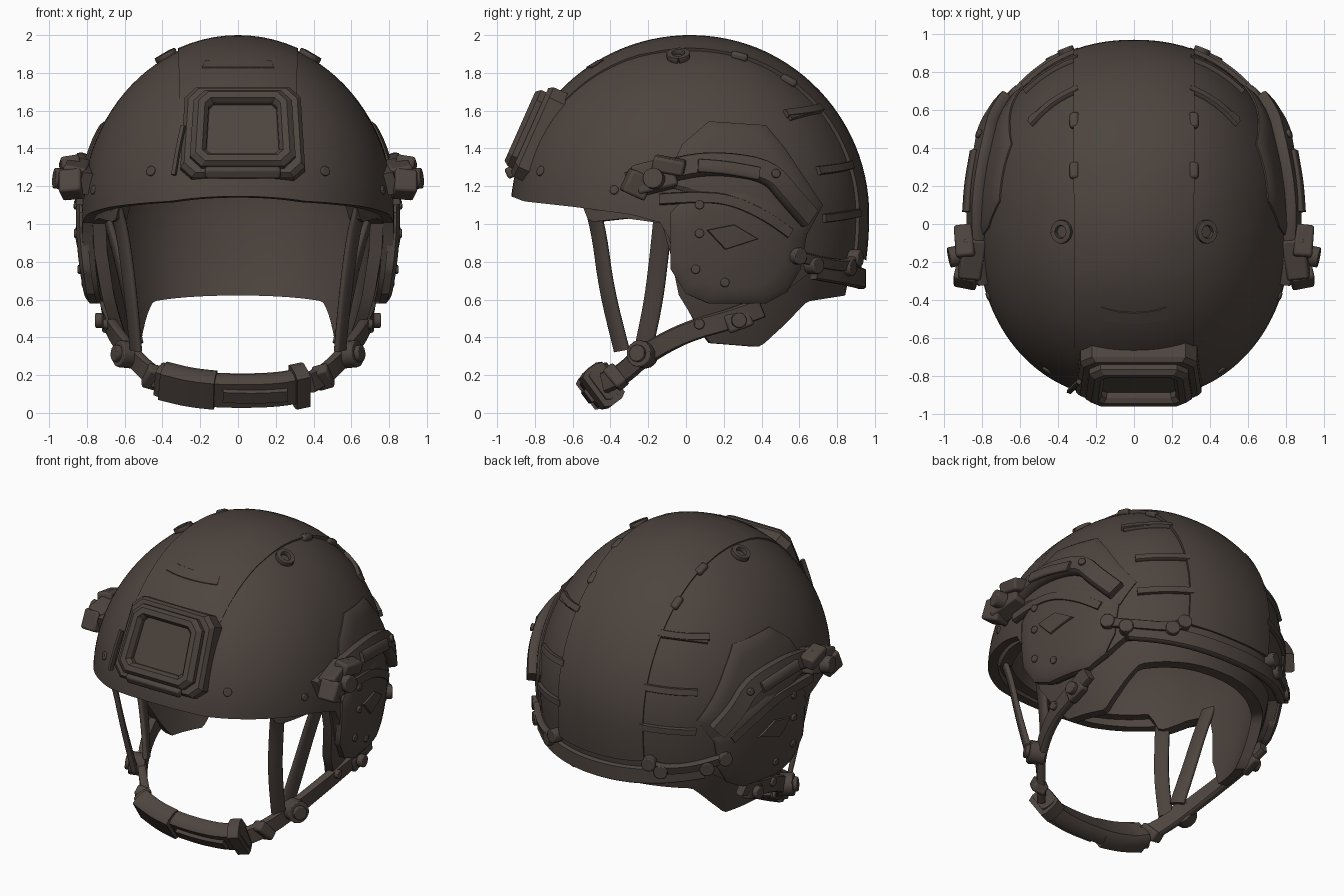
import bpy, bmesh, math
from mathutils import Vector, Matrix

if "Cube" in bpy.data.objects:
    bpy.data.objects.remove(bpy.data.objects["Cube"])

RX, RY, H, C, Y0, P = 0.83, 0.94, 0.935, 1.05, 0.01, 2.2

mat = bpy.data.materials.new("dark_brown")
mat.diffuse_color = (0.075, 0.058, 0.049, 1)
mat.use_nodes = True
mat.node_tree.nodes["Principled BSDF"].inputs["Base Color"].default_value = mat.diffuse_color


def add(name, bm, mirror=False, bevel=0, angle=0.6):
    bmesh.ops.recalc_face_normals(bm, faces=bm.faces)
    me = bpy.data.meshes.new(name)
    bm.to_mesh(me)
    bm.free()
    me.materials.append(mat)
    me.shade_smooth()
    me.set_sharp_from_angle(angle=angle)
    ob = bpy.data.objects.new(name, me)
    bpy.context.collection.objects.link(ob)
    if bevel:
        m = ob.modifiers.new("bevel", 'BEVEL')
        m.width, m.segments = bevel, 2
    if mirror:
        ob.modifiers.new("mirror", 'MIRROR')
    return ob


def loft(rings, start=True, end=True):
    bm = bmesh.new()
    vs = [[bm.verts.new(p) for p in r] for r in rings]
    n = len(vs[0])
    for a, b in zip(vs, vs[1:]):
        for i in range(n):
            bm.faces.new((a[i], a[(i + 1) % n], b[(i + 1) % n], b[i]))
    if start:
        bm.faces.new(vs[0])
    if end:
        bm.faces.new(vs[-1])
    return bm


def interp(tab, v):
    for (a, p), (b, q) in zip(tab, tab[1:]):
        if v <= b:
            return p + (q - p) * max(0, (v - a) / (b - a))
    return tab[-1][1]


# Points on the shell surface: side, front/back and top
def radius(z):
    d = (z - C) / H
    return math.sqrt(max(0, 1 - d * d)) if d > 0 else 1 - 0.25 * d * d


def leg(r, v):
    return max(0, r**P - abs(v)**P)**(1 / P)


def out(p, off):
    p = Vector(p)
    return p + off * Vector((p.x / RX**2, (p.y - Y0) / RY**2, max(0, p.z - C) / H**2)).normalized()


def side(y, z, off=0):
    return out((RX * leg(radius(z), (y - Y0) / RY), y, z), off)


def front(x, z, off=0, s=-1):
    return out((x, Y0 + s * RY * leg(radius(z), x / RX), z), off)


def top(x, y, off):
    q = (abs(x / RX)**P + abs((y - Y0) / RY)**P)**(1 / P)
    return out((x, y, C + H * math.sqrt(max(0, 1 - q * q))), off)


def smooth(pts, n=2):
    pts = [Vector(p) for p in pts]
    for _ in range(n):
        new = [pts[0]]
        for a, b in zip(pts, pts[1:]):
            new += [a.lerp(b, .25), a.lerp(b, .75)]
        pts = new + [pts[-1]]
    return pts


SEC = [(1, .5), (.85, 1), (-.85, 1), (-1, .5), (-1, -.5), (-.85, -1), (.85, -1), (1, -.5)]


def sweep(name, pts, w, th, mirror=True, normal=None, flat=False):
    pts = smooth(pts)
    rings = []
    for i, p in enumerate(pts):
        t = (pts[min(i + 1, len(pts) - 1)] - pts[max(i - 1, 0)]).normalized()
        n = Vector(normal) if normal else Vector((p.x, p.y, 0 if flat else p.z - C))
        s = t.cross(n).normalized()
        n = s.cross(t).normalized()
        rings.append([p + s * a * w / 2 + n * b * th / 2 for a, b in SEC])
    return add(name, loft(rings), mirror, angle=.9)


def plate(name, poly, th):
    pts = [Vector(p).lerp(Vector(q), k / 5) for p, q in zip(poly, poly[1:] + poly[:1]) for k in range(5)]
    c = sum(pts, Vector((0, 0))) / len(pts)
    rings = []
    for f, o in ((1, -.03), (1, th * .4), (.9, th), (.7, th), (.5, th), (.25, th), (.08, th)):
        rings.append([side(*(c + (p - c) * f), o) for p in pts])
    return add(name, loft(rings, start=False), True)


def cyl(name, p, n, r, h, mirror=True, bevel=.006, seg=14):
    bm = bmesh.new()
    m = Matrix.Translation(p) @ Vector(n).to_track_quat('Z', 'Y').to_matrix().to_4x4()
    bmesh.ops.create_cone(bm, cap_ends=True, segments=seg, radius1=r, radius2=r, depth=h, matrix=m)
    return add(name, bm, mirror, bevel)


def box(name, p, size, rot=(0, 0, 0), mirror=True, bevel=.014):
    bm = bmesh.new()
    m = Matrix.Translation(p)
    for a, ax in zip(rot, 'XYZ'):
        m = m @ Matrix.Rotation(math.radians(a), 4, ax)
    bmesh.ops.create_cube(bm, size=1, matrix=m @ Matrix.Diagonal((*size, 1)))
    return add(name, bm, mirror, bevel)


# Domes: outer shell and padded liner, thick walls following a cut rim line
def dome(name, k_out, k_in, rim, curl, n=144, rows=30):
    def ring(f, k):
        r = []
        for i in range(n):
            a = 2 * math.pi * i / n
            cx, cy = (math.copysign(abs(v)**(2 / P), v) for v in (math.sin(a), -math.cos(a)))
            d = (interp(rim, RY * cy) - C) / H
            s = f * (math.acos(d) if d > 0 else math.pi / 2 - d)
            if s <= math.pi / 2:
                rx = ry = math.sin(s)
                z = C + H * k * math.cos(s)
            else:
                e = s - math.pi / 2
                rx, ry, z = 1 - curl * e * e, 1 - .25 * e * e, C - H * e
            r.append((RX * k * cx * rx, Y0 + RY * k * cy * ry, z))
        return r
    fs = [.015 + .985 * i / rows for i in range(rows + 1)]
    rings = [ring(f, k_out) for f in fs] + [ring(f, k_in) for f in reversed(fs)]
    return add(name, loft(rings))


dome("shell", 1, .93, [(-.95, 1.15), (-.87, 1.12), (-.6, 1.09), (-.3, 1.05), (-.12, 1.0), (-.06, .76), (.02, .64),
                       (.12, .59), (.42, .59), (.55, .65), (.66, .74), (.8, .73), (1, .7)], .25)
dome("liner", .935, .85, [(-1, 1.17), (-.62, 1.15), (-.56, 1.01), (-.35, 1.03), (-.12, 1.0), (-.08, .66), (.06, .46),
                          (.14, .37), (.48, .35), (.6, .46), (.72, .59), (1, .63)], .33)

# Raised centre strip running front to back
rings = []
for i in range(49):
    t = math.radians(30 + i * (165 / 48))
    off = .002 + .018 * min(1, i / 24)
    row = []
    for x in [-.31 + .062 * j for j in range(11)]:
        z = C + H * math.sqrt(1 - (x / RX)**2) * math.sin(t)
        p = front(x, z, 0, -1 if math.cos(t) > 0 else 1)
        p = out((x, Y0 - RY * math.cos(t) * math.sqrt(1 - (x / RX)**2), p.z), off) if math.sin(t) > .97 else out(p, off)
        row.append(p)
    rings.append(row + [out(row[-1], -.035), out(row[0], -.035)])
add("centre_strip", loft(rings))
sweep("front_ridge", [front(x, 1.84, -.008) for x in (-.18, -.1, 0, .1, .18)], .08, .04, False)
# Thick rear rim
sweep("rear_rim", [front(x, .71 + .14 * x * x, .012, 1) for x in (-.6, -.45, -.3, -.15, 0, .15, .3, .45, .6)], .11, .05, False, flat=True)

# Side covers, ear plates and accessory rails
plate("side_panel", [(-.12, 1.2), (-.02, 1.42), (.12, 1.54), (.42, 1.52), (.52, 1.4), (.72, 1.1), (.64, .95), (.3, 1.1)], .02)
plate("ear_cover", [(-.08, 1.06), (-.08, .76), (.0, .63), (.12, .58), (.42, .58), (.53, .64), (.6, .76),
                    (.64, .98), (.5, 1.1), (.3, 1.18), (0, 1.15)], .028)
plate("ear_patch", [(.1, .97), (.25, 1.0), (.38, .92), (.2, .86)], .04)
sweep("rail", [side(y, z, o) for y, z, o in ((-.3, 1.21, .02), (.0, 1.3, .04), (.2, 1.31, .045), (.42, 1.27, .05),
                                             (.52, 1.15, .05), (.63, 1.03, .04))], .12, .07)
sweep("rail_slot", [side(y, z, .085) for y, z in ((.06, 1.29), (.2, 1.28), (.36, 1.25))], .07, .025)
sweep("rail_lower_lip", [side(y, z, .012) for y, z in ((-.14, 1.13), (.05, 1.14), (.22, 1.13), (.4, 1.05), (.54, .95))], .06, .05)

# Front rail clamps
box("clamp_block", (.86, -.17, 1.25), (.12, .22, .16), (15, -8, 8))
box("clamp_jaw", (.88, -.26, 1.21), (.12, .13, .13), (-25, 0, 12))
box("clamp_lever", (.89, -.09, 1.31), (.1, .17, .08), (-10, 10, -4))
cyl("clamp_knob", (.94, -.17, 1.24), (1, -.2, .1), .055, .07)

# Front mount: back plate and recessed frame tilted with the shell
def mount(name, rows):
    m = Matrix.Translation((.025, -.815, 1.49)) @ Matrix.Rotation(math.radians(66), 4, 'X')
    rings = []
    for w, h, c, d in rows:
        q = [(w - c, -h), (w, c - h), (w * .93, h - c), (w * .93 - c, h)]
        q += [(-x, y) for x, y in reversed(q)]
        rings.append([m @ Vector((x, y, d)) for x, y in q])
    add(name, loft(rings), angle=.4)


mount("mount_plate", [(.33, .26, .06, -.12), (.33, .26, .06, -.01), (.31, .245, .06, .015)])
mount("mount_frame", [(.28, .22, .06, .0), (.28, .22, .06, .045), (.25, .2, .05, .07), (.215, .165, .03, .07),
                      (.195, .148, .025, .045), (.19, .145, .025, .0)])
box("mount_foot", (.025, -.915, 1.28), (.4, .08, .06), (24, 0, 0), mirror=False)
sweep("mount_cord", [(-.29, -.83, 1.52), (-.32, -.86, 1.38), (-.34, -.88, 1.26)], .025, .025, False)

# Screws on the shell, ears and brim
for y, z, o in ((.07, 1.1, .03), (.07, .95, .03), (.05, .76, .028), (.2, .69, .028), (-.38, 1.18, .0), (.44, 1.25, .09)):
    p = side(y, z, o)
    cyl("side_screw", p, side(y, z, o + .1) - p, .024, .022)
p = front(.46, 1.28)
cyl("front_screw", p, front(.46, 1.28, .1) - p, .027, .022)

# Cord loops, clips beside the strip and rear slots
sweep("cord_loop", [top(.375 + .042 * math.cos(a * .7854), -.04 + .05 * math.sin(a * .7854), .012) for a in range(9)], .03, .03)
for y in (.28, .54):
    box("strip_clip", top(.31, y, .008), (.05, .09, .04), (-math.degrees(y * .9), 12, 0))
sweep("crown_groove_rib", [top(x, y, .006) for x, y in ((.31, .7), (.42, .64), (.54, .54))], .045, .03)
for z, x1 in ((1.58, .54), (1.28, .57), (1.03, .58)):
    sweep("rear_rib", [front(.29 + (x1 - .29) * k / 3, z + .03 - .01 * k, .006, 1) for k in range(4)], .045, .035)

# Rear bungee bar with knobs
sweep("rear_cord", [front(x, z, .03, 1) for x, z in ((.34, .81), (.42, .78), (.55, .79), (.68, .83))], .06, .04)
for x, z in ((.34, .82), (.4, .77), (.61, .78), (.68, .83)):
    p = front(x, z, .025, 1)
    cyl("rear_knob", p, (p.x, p.y, 0), .045, .07)

# Chin straps
sweep("front_strap", [(.65, -.5, 1.1), (.61, -.46, .95), (.57, -.42, .65), (.54, -.34, .33)], .09, .03, flat=True)
sweep("rear_strap", [(.7, -.12, 1.05), (.64, -.14, .85), (.58, -.17, .6), (.53, -.22, .36)], .1, .03, flat=True)
sweep("jaw_strap", [(.7, .4, .56), (.69, .25, .5), (.66, .0, .43), (.57, -.22, .31), (.46, -.34, .2), (.38, -.43, .16)],
      .11, .05, flat=True)
cyl("strap_disc", (.59, -.23, .31), (1, -.5, .1), .072, .1)
cyl("strap_disc_cap", (.63, -.25, .314), (1, -.5, .1), .045, .06)
box("strap_lock", (.69, .28, .49), (.06, .14, .1), (20, 0, 0))
cyl("strap_lock_pin", (.73, .28, .49), (1, .1, 0), .04, .05)
cyl("strap_pin", (.69, .07, .47), (1, 0, 0), .028, .05)
box("strap_slider", (.45, -.37, .19), (.09, .07, .13), (40, -20, 0))

# Chin cup with buckle
N = (0, -.8, -.6)
sweep("chin_cup", [(-.42, -.41, .18), (-.28, -.46, .13), (0, -.48, .115), (.25, -.47, .125), (.36, -.43, .16)], .18, .1, False, N)
sweep("chin_buckle", [(-.4, -.44, .17), (-.26, -.47, .135), (-.12, -.485, .12)], .2, .12, False, N)
sweep("chin_ridge", [(-.08, -.515, .095), (.1, -.515, .09), (.26, -.5, .1)], .08, .05, False, N)
sweep("chin_end_ring", [(.29, -.455, .135), (.36, -.435, .15)], .23, .14, False, N)
